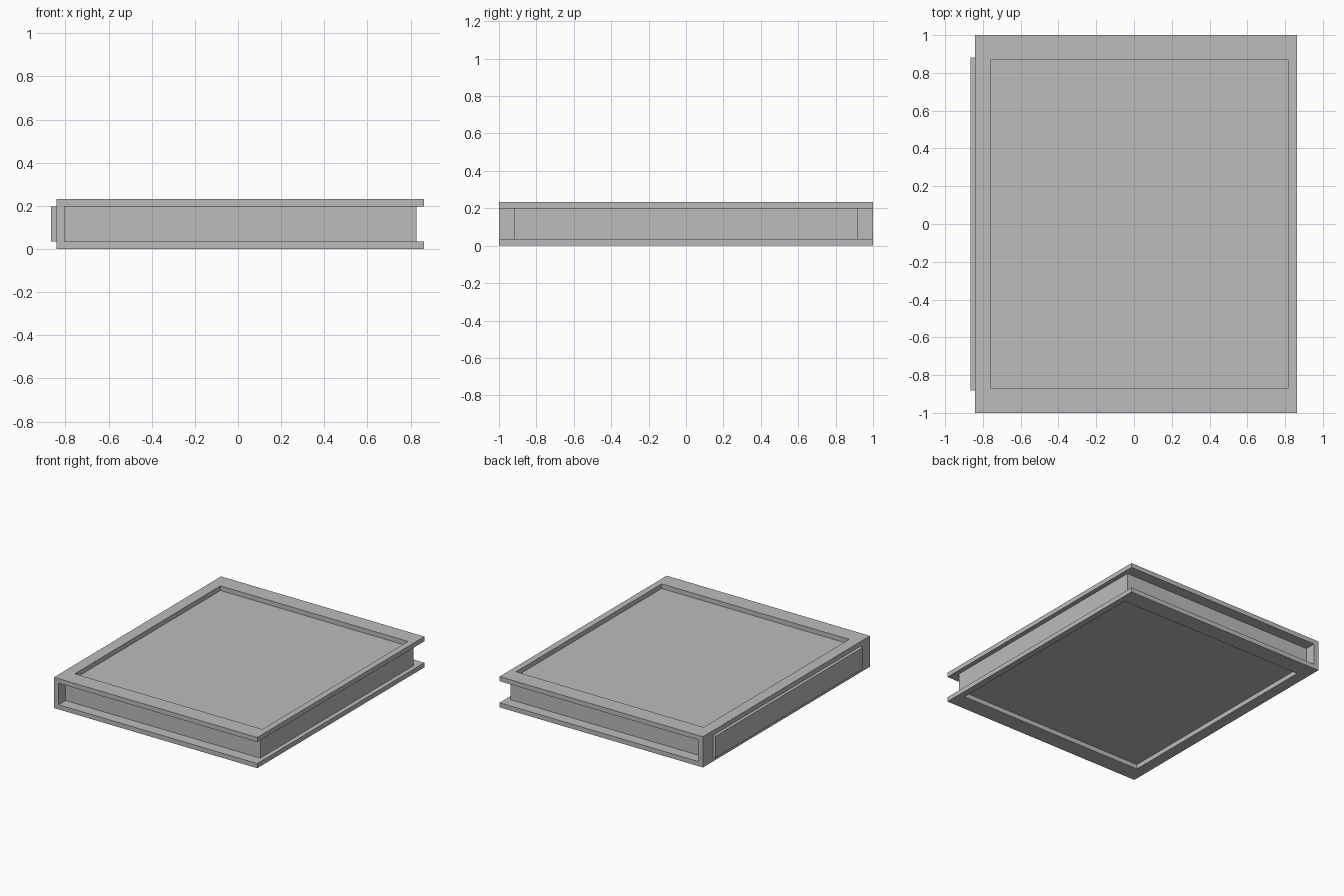
import bpy
import bmesh

default = bpy.data.objects.get("Cube")
if default:
    bpy.data.objects.remove(default, do_unlink=True)

grey = bpy.data.materials.new("plain_grey")
grey.use_nodes = True
colour = (0.5, 0.5, 0.5, 1)
grey.diffuse_color = colour
for node in grey.node_tree.nodes:
    if node.type == 'BSDF_PRINCIPLED':
        node.inputs["Base Color"].default_value = colour


def extruded(name, profile, half_depth):
    """Extrude an (x, z) outline along y, centred on y = 0."""
    bm = bmesh.new()
    face = bm.faces.new([bm.verts.new((x, -half_depth, z)) for x, z in profile])
    result = bmesh.ops.extrude_face_region(bm, geom=[face])
    moved = [v for v in result["geom"] if isinstance(v, bmesh.types.BMVert)]
    bmesh.ops.translate(bm, verts=moved, vec=(0, 2 * half_depth, 0))
    bmesh.ops.recalc_face_normals(bm, faces=bm.faces)
    mesh = bpy.data.meshes.new(name)
    bm.to_mesh(mesh)
    bm.free()
    mesh.materials.append(grey)
    obj = bpy.data.objects.new(name, mesh)
    bpy.context.collection.objects.link(obj)
    return obj


def box(name, x0, x1, z0, z1, half_depth):
    return extruded(name, [(x0, z0), (x1, z0), (x1, z1), (x0, z1)], half_depth)


top, low, high = 0.233, 0.035, 0.198
back, inner, edge = -0.842, -0.804, 0.862

# C-shaped cover: both boards and the spine in one piece
cover = extruded("cover", [(back, 0), (edge, 0), (edge, low), (inner, low),
                           (inner, high), (edge, high), (edge, top), (back, top)], 1.0)

# Rectangular windows through both boards
cutter = box("window_cutter", -0.757, 0.814, -0.1, top + 0.1, 0.871)
cutter.hide_render = True
cut = cover.modifiers.new("windows", 'BOOLEAN')
cut.operation = 'DIFFERENCE'
cut.solver = 'EXACT'
cut.object = cutter
bpy.context.view_layer.objects.active = cover
bpy.ops.object.modifier_apply(modifier=cut.name)
bpy.data.objects.remove(cutter, do_unlink=True)

# Page block filling the space between the boards
box("page_block", inner, 0.828, low, high, 0.916)

# Raised panel on the outside of the spine
box("spine_panel", -0.866, back, low, high, 0.881)
